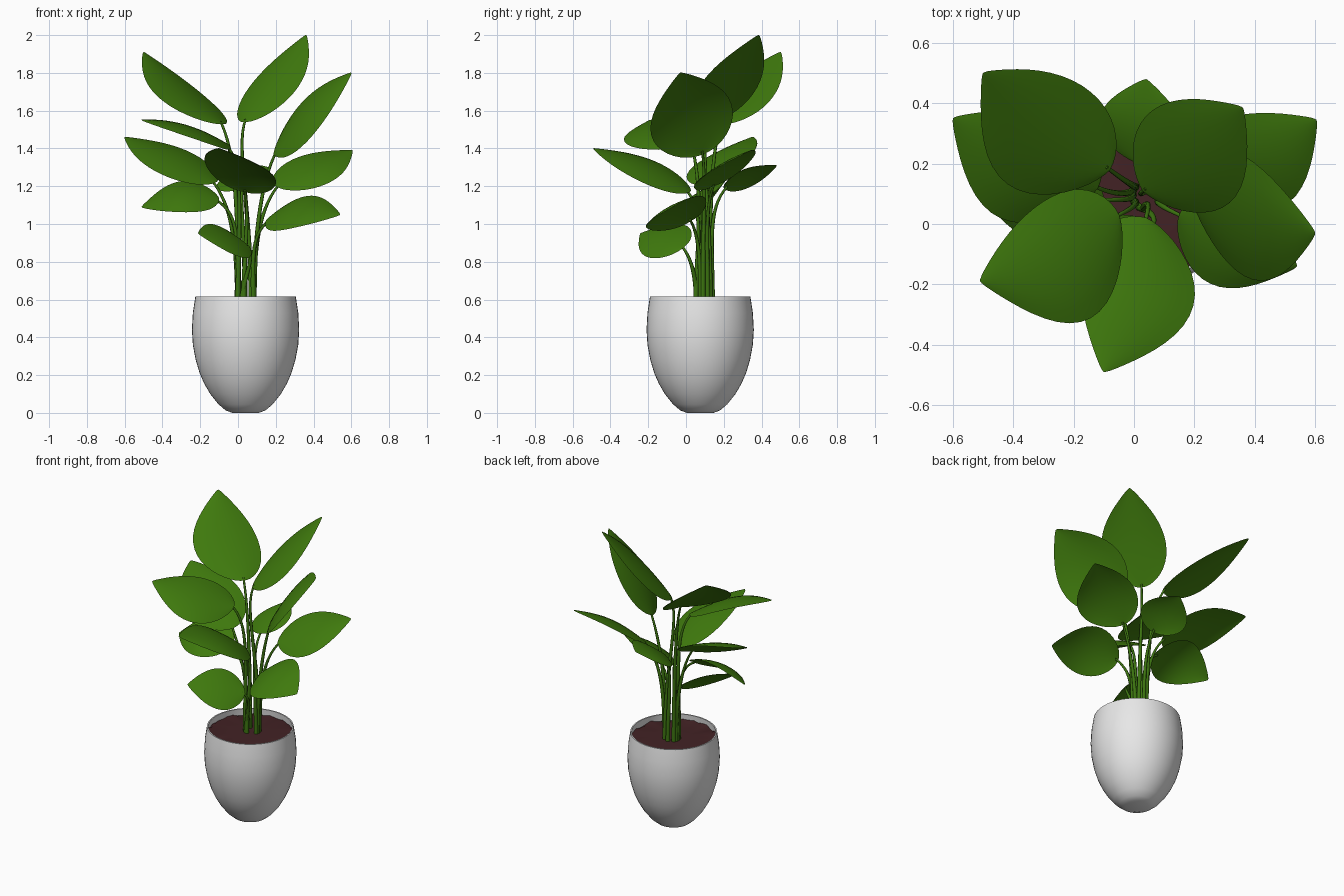
import bpy, bmesh, math, random
from mathutils import Vector

random.seed(4)
cube = bpy.data.objects.get("Cube")
if cube:
    bpy.data.objects.remove(cube, do_unlink=True)

CENTRE = Vector((0.04, 0.075, 0))
UP = Vector((0, 0, 1))


def material(name, rgb, rough=0.6):
    m = bpy.data.materials.new(name)
    m.use_nodes = True
    m.diffuse_color = (*rgb, 1)
    bsdf = m.node_tree.nodes["Principled BSDF"]
    bsdf.inputs["Base Color"].default_value = (*rgb, 1)
    bsdf.inputs["Roughness"].default_value = rough
    return m


LEAF = material("leaf green", (0.05, 0.195, 0.004))
STEM = material("stem green", (0.045, 0.175, 0.005))
POT = material("pot white", (0.8, 0.8, 0.8))
SOIL = material("soil brown", (0.055, 0.016, 0.018))


def add_object(name, bm, mat):
    bmesh.ops.remove_doubles(bm, verts=bm.verts, dist=0.0005)
    bmesh.ops.recalc_face_normals(bm, faces=bm.faces)
    me = bpy.data.meshes.new(name)
    bm.to_mesh(me)
    bm.free()
    me.materials.append(mat)
    ob = bpy.data.objects.new(name, me)
    bpy.context.collection.objects.link(ob)
    bpy.ops.object.select_all(action="DESELECT")
    ob.select_set(True)
    bpy.context.view_layer.objects.active = ob
    bpy.ops.object.shade_smooth_by_angle(angle=math.radians(50))
    return ob


def grid_faces(bm, rows, closed=False):
    for a, b in zip(rows, rows[1:]):
        n = len(a)
        for i in range(n if closed else n - 1):
            j = (i + 1) % n
            bm.faces.new((a[i], a[j], b[j], b[i]))


def lathe(name, profile, mat, steps=48, rough_rim=0.0):
    bm = bmesh.new()
    rows = []
    widest = max(r for r, z in profile)
    for r, z in profile:
        row = []
        for i in range(steps):
            a = math.tau * i / steps
            dz = random.uniform(-rough_rim, rough_rim) if r == widest else 0
            row.append(bm.verts.new(CENTRE + Vector((r * math.cos(a), r * math.sin(a), z + dz))))
        rows.append(row)
    grid_faces(bm, rows, closed=True)
    return add_object(name, bm, mat)


# Pot with a thin rim, and the soil with its ragged edge inside it
lathe("pot", [(0, 0), (0.07, 0), (0.105, 0.013), (0.143, 0.045), (0.187, 0.1), (0.219, 0.155),
              (0.243, 0.21), (0.264, 0.28), (0.279, 0.36), (0.284, 0.44), (0.279, 0.53),
              (0.266, 0.615), (0.258, 0.615), (0.268, 0.53), (0.27, 0.46), (0, 0.46)], POT)
lathe("soil", [(0, 0.578), (0.12, 0.577), (0.245, 0.574), (0.263, 0.574)], SOIL,
      rough_rim=0.01)


def leaf_frame(base, tip, roll):
    axis = (tip - base).normalized()
    side = axis.cross(UP).normalized()
    if side.dot(Vector((-0.3, 1, 0))) < 0:
        side = -side
    normal = axis.cross(side)
    if normal.z < 0:
        normal = -normal
    c, s = math.cos(math.radians(roll)), math.sin(math.radians(roll))
    return side * c + normal * s, normal * c - side * s


def leaf_blade(name, base, tip, half_width, roll, bow, sway):
    side, normal = leaf_frame(base, tip, roll)
    bm = bmesh.new()
    rows, n, cols = [], 22, 4
    for k in range(n + 1):
        # Rows crowd toward both ends so the rounded base stays smooth
        t = 0.5 - 0.5 * math.cos(math.pi * k / n)
        w = half_width * max(0.0, math.sin(math.pi * t ** 0.8)) ** 0.7 * (1 - 0.35 * t ** 6)
        mid = base.lerp(tip, t) + (normal * bow + side * sway) * math.sin(math.pi * t)
        row = []
        for c in range(-cols, cols + 1):
            u = c / cols
            droop = 0.13 * w * u * u
            row.append(bm.verts.new(mid + side * w * u - normal * droop))
        rows.append(row)
    grid_faces(bm, rows)
    ob = add_object(name, bm, LEAF)
    thick = ob.modifiers.new("thickness", "SOLIDIFY")
    thick.thickness = 0.003
    thick.offset = 0
    thick.use_rim = False


def leaf_stem(name, root, base, tip):
    axis = (tip - base).normalized()
    height = base.z - root.z
    cu = bpy.data.curves.new(name, "CURVE")
    cu.dimensions = "3D"
    cu.bevel_depth = 0.014
    cu.bevel_resolution = 2
    cu.resolution_u = 16
    cu.use_fill_caps = True
    sp = cu.splines.new("BEZIER")
    sp.bezier_points.add(1)
    end = base + axis * 0.02
    bend = (axis + UP * 0.6).normalized() * min(0.16, height * 0.3)
    for p, co, handle, r in zip(sp.bezier_points, (root, end),
                                (UP * height * 0.55, bend), (1.0, 0.45)):
        p.handle_left_type = p.handle_right_type = "FREE"
        p.co = co
        p.handle_left = co - handle
        p.handle_right = co + handle
        p.radius = r
    cu.materials.append(STEM)
    bpy.context.collection.objects.link(bpy.data.objects.new(name, cu))


# Each leaf: base point, tip point, half width, sideways roll, upward bow, sideways sway
LEAVES = {
    "top_left": ((-0.08, 0.18, 1.53), (-0.5, 0.5, 1.91), 0.205, 0, 0.0, -0.04),
    "top_centre": ((0.03, 0.11, 1.54), (0.36, 0.385, 2.0), 0.2, 0, 0.01, -0.015),
    "upper_right": ((0.19, 0.09, 1.37), (0.6, -0.03, 1.8), 0.23, 32, 0.035, -0.01),
    "middle_right": ((0.2, 0.14, 1.2), (0.605, 0.345, 1.39), 0.185, 20, 0.035, -0.03),
    "lower_right": ((0.15, 0.03, 1.02), (0.54, -0.14, 1.05), 0.175, 30, 0.055, 0),
    "upper_left": ((-0.05, 0.03, 1.42), (-0.51, -0.19, 1.55), 0.215, 14, 0.04, -0.06),
    "middle_left": ((-0.12, 0.12, 1.22), (-0.6, 0.35, 1.46), 0.2, 14, 0.04, -0.035),
    "front": ((0.04, 0.02, 1.17), (-0.1, -0.49, 1.4), 0.2, 12, 0.045, -0.03),
    "lower_left": ((-0.1, 0.08, 1.13), (-0.51, 0.1, 1.09), 0.16, 31, 0.06, 0),
    "lowest_front": ((0.06, -0.01, 0.88), (-0.21, -0.24, 0.95), 0.145, 36, 0.02, 0),
    "back": ((0.02, 0.2, 1.19), (0.04, 0.48, 1.31), 0.15, -17, 0.02, 0),
}

for name, (base, tip, half, roll, bow, sway) in LEAVES.items():
    base, tip = Vector(base), Vector(tip)
    # Roots gather in a tight clump, leaning to the leaf's own side
    out = (base + tip) / 2 - CENTRE
    out.z = 0
    root = CENTRE + Vector((0, 0.02, 0.54)) + out.normalized() * 0.045
    leaf_blade(name + "_leaf", base, tip, half, roll, bow, sway)
    leaf_stem(name + "_stem", root, base, tip)
